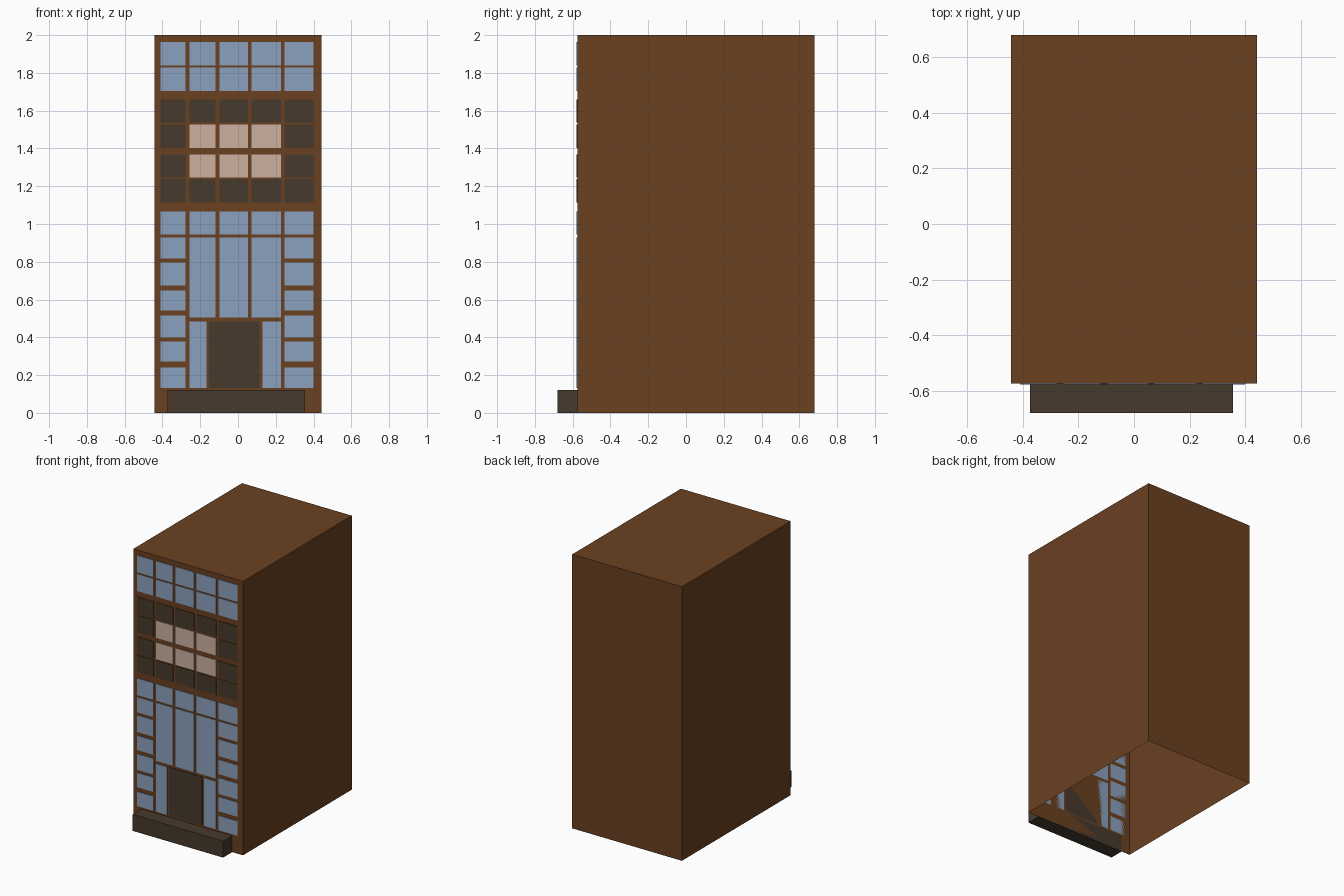
import bpy
import bmesh

if "Cube" in bpy.data.objects:
    bpy.data.objects.remove(bpy.data.objects["Cube"])


def material(name, rgb):
    """Flat material from 0-255 display colour, converted to linear."""
    lin = []
    for v in rgb:
        c = v / 255
        lin.append(c / 12.92 if c <= 0.04045 else ((c + 0.055) / 1.055) ** 2.4)
    m = bpy.data.materials.new(name)
    m.diffuse_color = (*lin, 1)
    m.use_nodes = True
    m.node_tree.nodes["Principled BSDF"].inputs["Base Color"].default_value = m.diffuse_color
    return m


BROWN = material("brown_cladding", (106, 65, 33))
BLUE = material("blue_glass", (138, 161, 189))
DARK = material("dark_bronze", (70, 58, 44))
PALE = material("pale_panel", (203, 177, 160))

FRONT = -0.575
PLATE = 0.004


def boxes(name, mat, items, open_bottom=False):
    """One object made of boxes given as ((x0, x1), (y0, y1), (z0, z1))."""
    bm = bmesh.new()
    for spans in items:
        vs = bmesh.ops.create_cube(bm, size=1)["verts"]
        for v in vs:
            for i, (a, b) in enumerate(spans):
                v.co[i] = a if v.co[i] < 0 else b
    bm.normal_update()
    if open_bottom:
        floor = [f for f in bm.faces if f.normal.z < -0.9]
        bmesh.ops.delete(bm, geom=floor, context='FACES')
    me = bpy.data.meshes.new(name)
    bm.to_mesh(me)
    bm.free()
    me.materials.append(mat)
    ob = bpy.data.objects.new(name, me)
    bpy.context.scene.collection.objects.link(ob)
    return ob


def panes(name, mat, cells):
    """Thin plates on the facade from (x span, z span) pairs."""
    return boxes(name, mat, [(x, (FRONT - PLATE, FRONT), z) for x, z in cells])


# Main block (hollow, open underneath) and entrance step
boxes("building_shell", BROWN,
      [((-0.443, 0.443), (FRONT, 0.68), (0, 2))], open_bottom=True)
boxes("entrance_step", DARK,
      [((-0.374, 0.356), (-0.68, FRONT), (0, 0.12))])

# Facade grid
cols = [(-0.41, -0.277), (-0.256, -0.119), (-0.098, 0.052),
        (0.072, 0.227), (0.247, 0.4)]
side, middle = (cols[0], cols[4]), cols[1:4]
top_rows = [(1.84, 1.963), (1.703, 1.828)]
dark_outer = [(1.538, 1.66), (1.114, 1.237)]
dark_inner = [(1.402, 1.528), (1.247, 1.369)]
transom = (0.944, 1.066)
side_rows = [(0.818, 0.929), (0.674, 0.797), (0.542, 0.648),
             (0.398, 0.515), (0.271, 0.377), (0.133, 0.239)]

# Blue windows: upper bands, side stacks, tall centre panes, door sidelights
panes("upper_windows", BLUE, [(c, r) for r in top_rows for c in cols])
panes("transom_windows", BLUE, [(c, transom) for c in cols])
panes("side_windows", BLUE, [(c, r) for r in side_rows for c in side])
panes("tall_windows", BLUE, [(c, (0.504, 0.929)) for c in middle])
panes("door_sidelights", BLUE,
      [(x, (0.133, 0.483)) for x in ((-0.256, -0.167), (0.13, 0.227))])

# Dark band with pale panels in the centre
panes("dark_windows", DARK,
      [(c, r) for r in dark_outer for c in cols]
      + [(c, r) for r in dark_inner for c in side])
panes("pale_panels", PALE, [(c, r) for r in dark_inner for c in middle])

# Entrance door
panes("entrance_door", DARK, [((-0.153, 0.115), (0.133, 0.485))])
